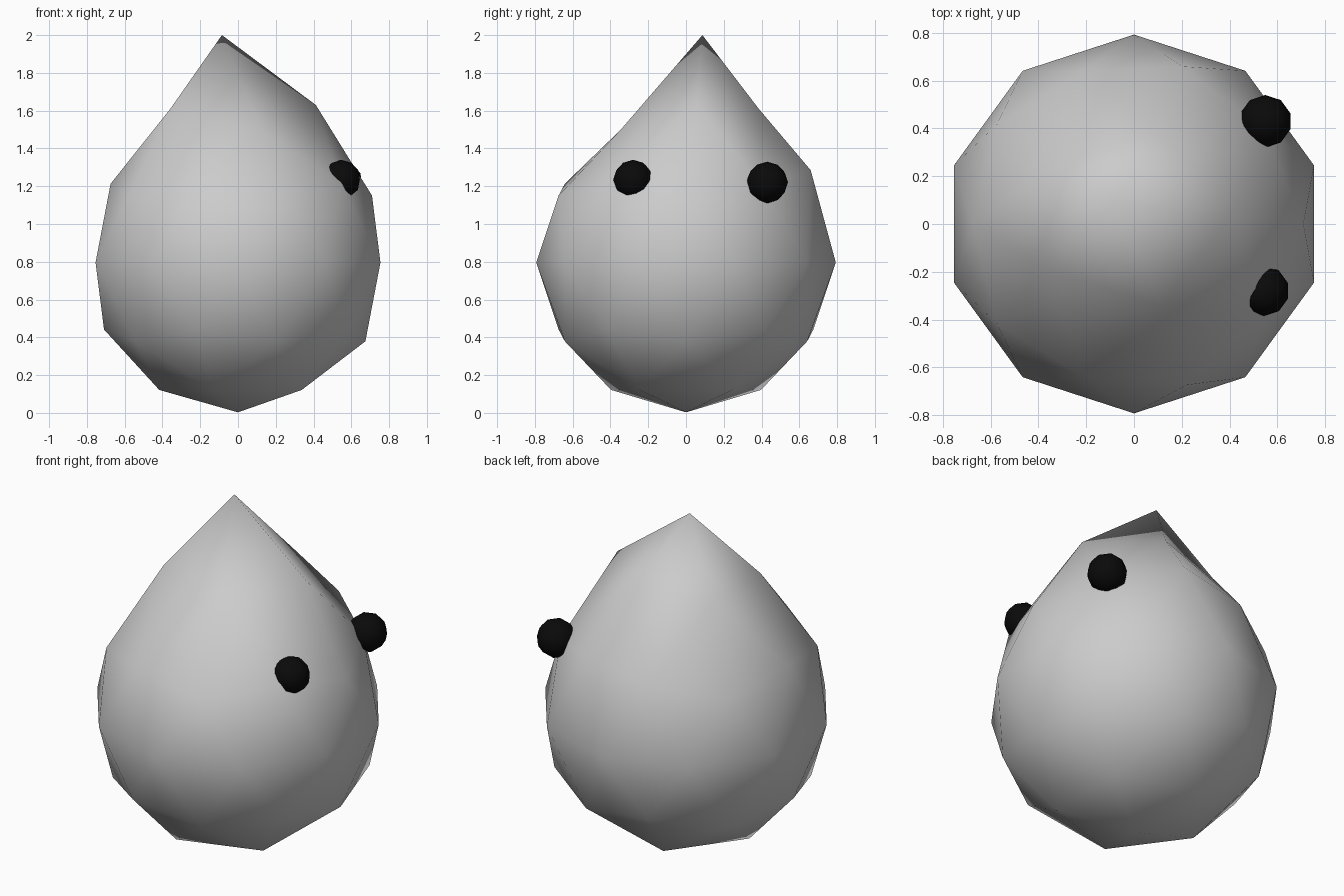
import bpy, bmesh
from mathutils import Vector

if "Cube" in bpy.data.objects:
    bpy.data.objects.remove(bpy.data.objects["Cube"])

R, CZ = 0.793, 0.796


def ico(name, centre, radius, pulls=()):
    """Smooth low-poly icosphere; pulls = (unit direction, new position)."""
    bm = bmesh.new()
    bmesh.ops.create_icosphere(bm, subdivisions=2, radius=radius)
    picks = [(min(bm.verts, key=lambda v: (v.co.normalized() - Vector(d)).length), p)
             for d, p in pulls]
    bmesh.ops.translate(bm, verts=bm.verts, vec=Vector(centre))
    for v, p in picks:
        v.co = Vector(p)
    for f in bm.faces:
        f.smooth = True
    bm.normal_update()
    me = bpy.data.meshes.new(name)
    bm.to_mesh(me)
    bm.free()
    ob = bpy.data.objects.new(name, me)
    bpy.context.collection.objects.link(ob)
    return ob


# Body: sphere with its upper vertices drawn up into an off-centre tip
ico("body", (0, 0, CZ), R, [
    ((0, 0, 1), (-0.085, 0.087, 2.0)),
    ((0.526, 0, 0.851), (0.412, 0.055, 1.63)),
    ((0.1625, 0.5, 0.851), (0.10, 0.385, 1.61)),
    ((0.1625, -0.5, 0.851), (0.12, -0.345, 1.50)),
    ((-0.425, 0.309, 0.851), (-0.345, 0.25, 1.60)),
    ((-0.425, -0.309, 0.851), (-0.358, -0.19, 1.61)),
    ((0.276, 0.851, 0.447), (0.20, 0.66, 1.285)),
])

# Eyes: two small black spheres sunk into the right-hand side
black = bpy.data.materials.new("eye_black")
black.diffuse_color = (0.003, 0.003, 0.003, 1)
black.use_nodes = True
black.node_tree.nodes["Principled BSDF"].inputs["Base Color"].default_value = black.diffuse_color
for name, pos, rad in (("eye_back", (0.55, 0.43, 1.22), 0.11),
                       ("eye_front", (0.545, -0.28, 1.235), 0.105)):
    ico(name, pos, rad).data.materials.append(black)
